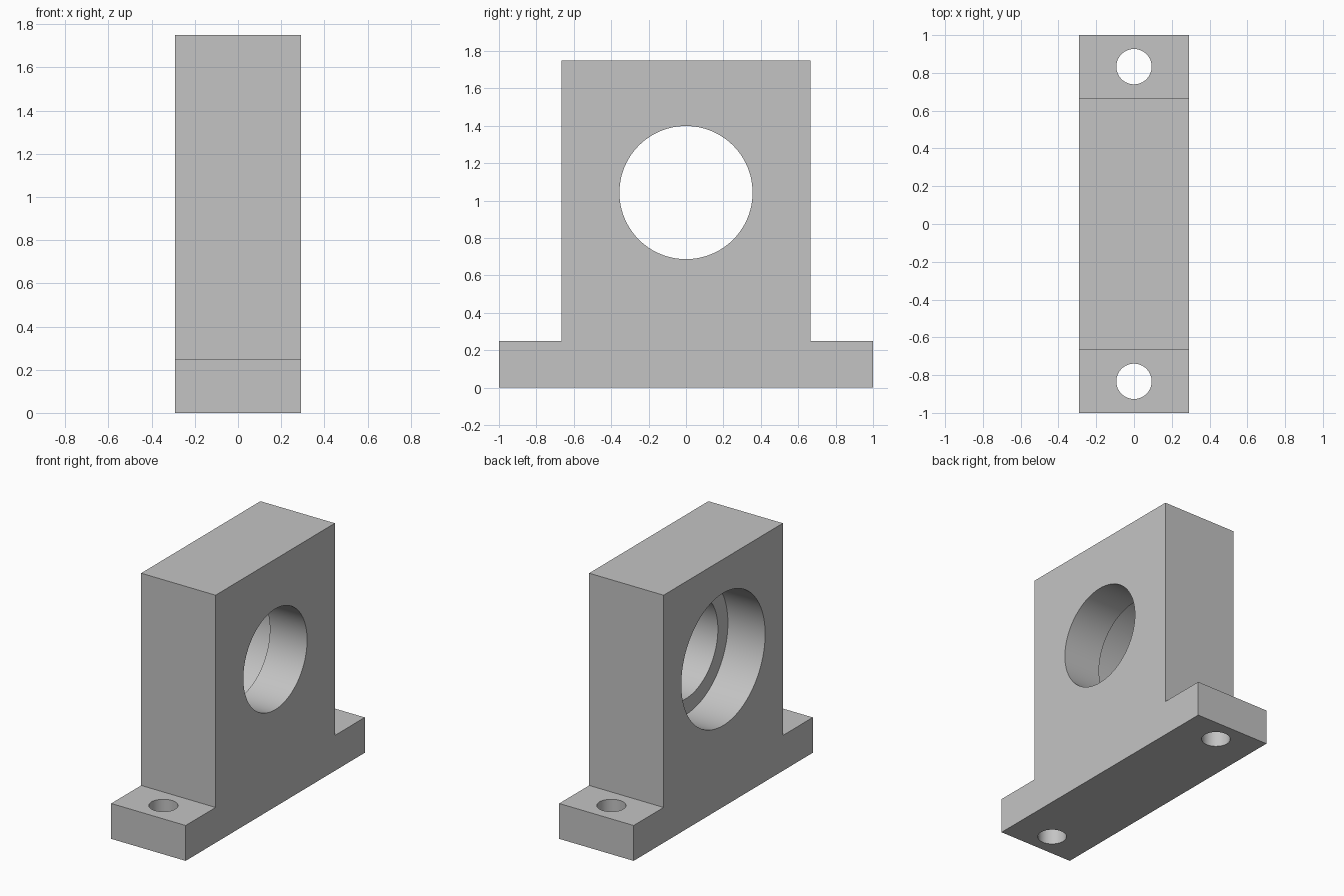
import bpy
import bmesh
from math import radians
from mathutils import Matrix

cube = bpy.data.objects.get("Cube")
if cube:
    bpy.data.objects.remove(cube, do_unlink=True)

HALF_X = 0.291
BORE_Z = 1.043

grey = bpy.data.materials.new("light_grey")
grey.use_nodes = True
colour = (0.55, 0.55, 0.55, 1)
grey.diffuse_color = colour
grey.node_tree.nodes["Principled BSDF"].inputs["Base Color"].default_value = colour


def add_object(name, bm):
    bmesh.ops.recalc_face_normals(bm, faces=bm.faces)
    mesh = bpy.data.meshes.new(name)
    bm.to_mesh(mesh)
    bm.free()
    mesh.materials.append(grey)
    obj = bpy.data.objects.new(name, mesh)
    bpy.context.collection.objects.link(obj)
    return obj


def cut_hole(body, radius, start, length, axis):
    """Drill a round hole along x or z, beginning at start."""
    bm = bmesh.new()
    turn = Matrix.Rotation(radians(90), 4, "Y") if axis == "x" else Matrix()
    place = Matrix.Translation(start) @ turn @ Matrix.Translation((0, 0, length / 2))
    bmesh.ops.create_cone(bm, cap_ends=True, segments=96, radius1=radius,
                          radius2=radius, depth=length, matrix=place)
    cutter = add_object("hole_cutter", bm)
    cutter.hide_render = True
    mod = body.modifiers.new("hole", "BOOLEAN")
    mod.operation = "DIFFERENCE"
    mod.solver = "EXACT"
    mod.object = cutter
    bpy.context.view_layer.objects.active = body
    bpy.ops.object.modifier_apply(modifier=mod.name)
    bpy.data.objects.remove(cutter, do_unlink=True)


# Upright block with a flange at each end, extruded across its thickness
half = [(1, 0), (1, 0.25), (0.666, 0.25), (0.666, 1.75)]
outline = half + [(-y, z) for y, z in reversed(half)]
bm = bmesh.new()
face = bm.faces.new([bm.verts.new((-HALF_X, y, z)) for y, z in outline])
side = bmesh.ops.extrude_face_region(bm, geom=[face])["geom"]
bmesh.ops.translate(bm, vec=(2 * HALF_X, 0, 0),
                    verts=[v for v in side if isinstance(v, bmesh.types.BMVert)])
block = add_object("bearing_block", bm)

# Through bore, and the wider bearing seat from the right face to the middle
cut_hole(block, 0.356, (-0.5, 0, BORE_Z), 1, "x")
cut_hole(block, 0.468, (-0.5, 0, BORE_Z), 0.5, "x")

# Bolt hole in each flange
for sign in (-1, 1):
    cut_hole(block, 0.0935, (0, sign * 0.833, -0.1), 0.5, "z")

# Smooth hole walls, sharp edges elsewhere
bpy.ops.object.select_all(action="DESELECT")
block.select_set(True)
bpy.context.view_layer.objects.active = block
bpy.ops.object.shade_smooth_by_angle(angle=radians(30))
